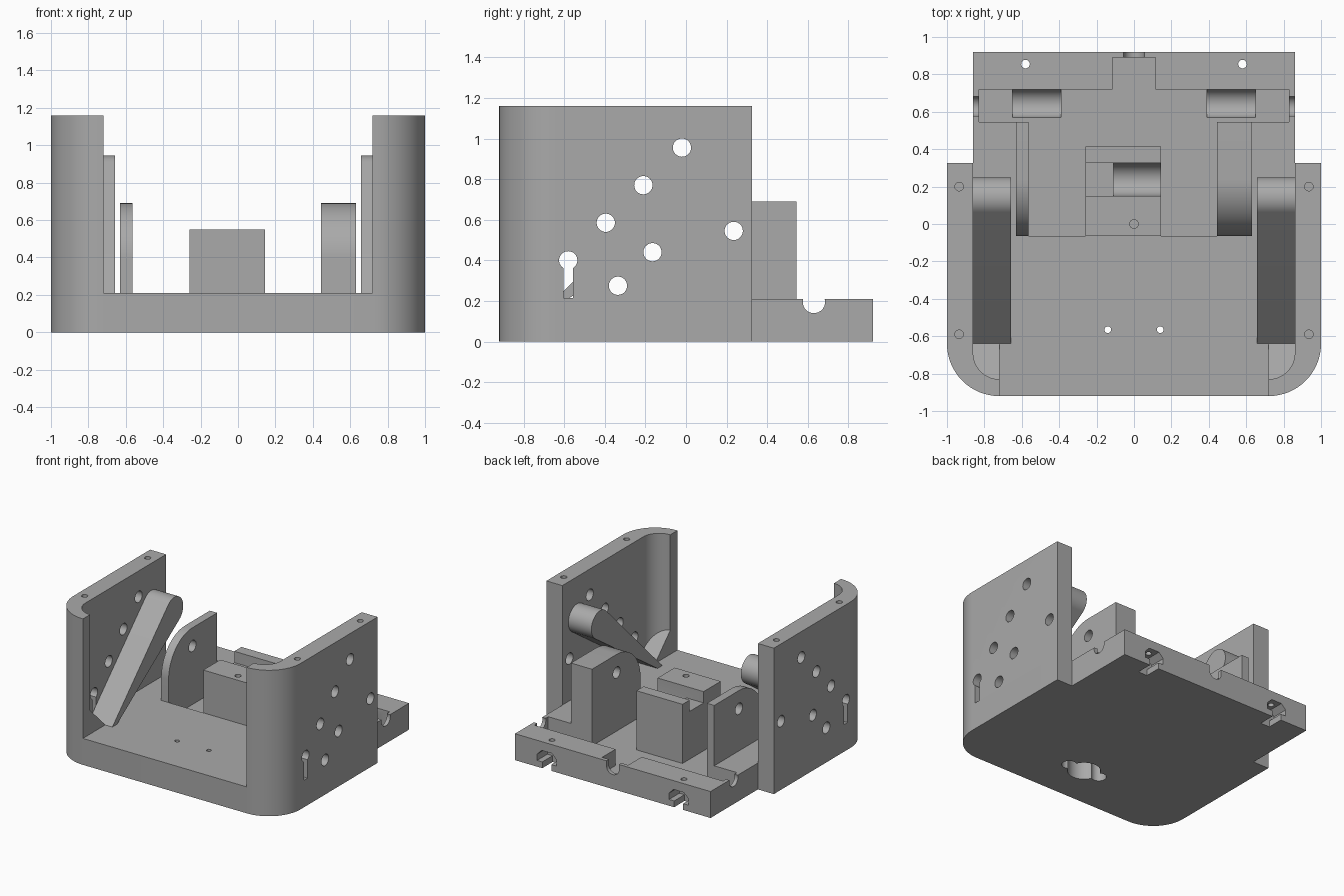
import bpy, bmesh
from math import sin, cos, pi, radians

if "Cube" in bpy.data.objects:
    bpy.data.objects.remove(bpy.data.objects["Cube"], do_unlink=True)

grey = bpy.data.materials.new("plain grey")
grey.use_nodes = True
grey.diffuse_color = (0.4, 0.4, 0.4, 1)
grey.node_tree.nodes["Principled BSDF"].inputs["Base Color"].default_value = grey.diffuse_color


def arc(cx, cy, r, a0, a1, n=16):
    """Points of an arc between two angles in degrees."""
    angles = [radians(a0 + (a1 - a0) * i / n) for i in range(n + 1)]
    return [(cx + r * cos(a), cy + r * sin(a)) for a in angles]


def circle(cx, cy, r, n=32):
    return arc(cx, cy, r, 0, 360, n)[:-1]


def rect(u0, v0, u1, v1):
    return [(u0, v0), (u1, v0), (u1, v1), (u0, v1)]


def prism(name, outline, axis, lo, hi):
    """Extrude a flat outline along an axis; the outline uses the other two axes."""
    place = {"x": lambda u, v, w: (w, u, v),
             "y": lambda u, v, w: (u, w, v),
             "z": lambda u, v, w: (u, v, w)}[axis]
    bm = bmesh.new()
    rings = [[bm.verts.new(place(u, v, w)) for u, v in outline] for w in (lo, hi)]
    bm.faces.new(rings[0])
    bm.faces.new(rings[1])
    n = len(outline)
    for i in range(n):
        j = (i + 1) % n
        bm.faces.new((rings[0][i], rings[0][j], rings[1][j], rings[1][i]))
    bmesh.ops.recalc_face_normals(bm, faces=bm.faces)
    mesh = bpy.data.meshes.new(name)
    bm.to_mesh(mesh)
    bm.free()
    mesh.materials.append(grey)
    obj = bpy.data.objects.new(name, mesh)
    bpy.context.collection.objects.link(obj)
    return obj


def activate(obj):
    bpy.ops.object.select_all(action="DESELECT")
    obj.select_set(True)
    bpy.context.view_layer.objects.active = obj


def cut(obj, outline, axis, lo, hi):
    """Subtract an extruded outline from a part."""
    cutter = prism("cutter", outline, axis, lo, hi)
    cutter.hide_render = True
    activate(obj)
    mod = obj.modifiers.new("cut", "BOOLEAN")
    mod.operation = "DIFFERENCE"
    mod.solver = "EXACT"
    mod.object = cutter
    bpy.ops.object.modifier_apply(modifier=mod.name)
    bpy.data.objects.remove(cutter, do_unlink=True)


def span(side, a, b):
    return sorted((side * a, side * b))


FLOOR, PIT, TOP = 0.21, 0.08, 1.16
PIVOT = circle(0.235, 0.545, 0.045)
parts = []

# Base plate with rounded front corners and a narrower rear
right_half = arc(0.72, -0.64, 0.28, -90, 0) + [(1, 0.325), (0.86, 0.325), (0.86, 0.92)]
base = prism("base_plate", right_half + [(-x, y) for x, y in reversed(right_half)], "z", 0, FLOOR)
parts.append(base)

# Sunken pit for the drive parts
pit_half = [(0.63, -0.065), (0.63, 0.545), (0.83, 0.545), (0.83, 0.72), (0.115, 0.72), (0.115, 0.89)]
cut(base, pit_half + [(-x, y) for x, y in reversed(pit_half)], "z", PIT, 0.4)

# Cradles, axle notches, rear screw holes and nut slots
nut_half = [(0.04, -0.1), (0.04, 0.05), (0.085, 0.05), (0.085, 0.1), (0.045, 0.14)]
for s in (-1, 1):
    cut(base, circle(0.645, 0.1, 0.078), "x", *span(s, 0.39, 0.65))
    cut(base, circle(0.63, 0.195, 0.055), "x", *span(s, 0.8, 0.9))
    cut(base, circle(s * 0.58, 0.855, 0.023, 20), "z", -0.1, 0.4)
    slot = nut_half + [(-x, z) for x, z in reversed(nut_half)]
    cut(base, [(s * 0.58 + x, z) for x, z in slot], "y", 0.79, 1.0)
    cut(base, circle(s * 0.14, -0.565, 0.018, 16), "z", -0.1, 0.4)

# Rear cable notch
cut(base, arc(0, 0.17, 0.055, -180, 0) + [(0.055, 0.3), (-0.055, 0.3)], "y", 0.85, 1.0)

# Underside socket with two ears
cut(base, circle(0, -0.565, 0.12), "z", -0.1, 0.16)
for s in (-1, 1):
    cut(base, circle(s * 0.14, -0.565, 0.055), "z", -0.1, 0.159)

# Side walls that curl round the front corners
wall_outline = (arc(0.72, -0.64, 0.28, -90, 0) + [(1, 0.325), (0.86, 0.325)]
                + arc(0.72, -0.69, 0.14, 0, -90))
wall_holes = [(-0.02, 0.955), (-0.21, 0.77), (-0.395, 0.585), (-0.58, 0.4),
              (-0.165, 0.44), (-0.335, 0.275)]
for s, side in ((1, "left"), (-1, "right")):
    wall = prism(side + "_wall", [(s * x, y) for x, y in wall_outline], "z", FLOOR, TOP)
    reach = span(s, 0.8, 1.1)
    for y, z in wall_holes:
        cut(wall, circle(y, z, 0.045), "x", *reach)
    cut(wall, PIVOT, "x", *reach)
    cut(wall, rect(-0.602, 0.215, -0.556, 0.4), "x", *reach)
    for y in (0.2, -0.59):
        cut(wall, circle(s * 0.935, y, 0.023, 20), "z", TOP - 0.15, TOP + 0.1)
    parts.append(wall)

    # Sloping ramp arm with a rounded upper end
    arm = [(-0.58, FLOOR)] + arc(0.14, 0.835, 0.11, -52, 135, 24) + [(-0.64, FLOOR)]
    parts.append(prism(side + "_ramp_arm", arm, "x", *span(s, 0.657, 0.86)))

    # Wedge in the front corner, trimmed to the inner curve
    wedge = prism(side + "_corner_wedge", [(-0.64, FLOOR), (-0.85, FLOOR), (-0.85, 0.42)],
                  "x", *span(s, 0.72, 0.87))
    trim = arc(0.72, -0.69, 0.145, 0, -90) + [(0.72, -1), (1, -1), (1, -0.69)]
    cut(wedge, [(s * x, y) for x, y in trim], "z", 0, 1)
    parts.append(wedge)

# Upright bearing plates with a rounded front shoulder
plate_outline = [(0.545, PIT), (0.545, 0.69)] + arc(0.235, 0.39, 0.3, 90, 180) + [(-0.065, PIT)]
for name, x0, x1 in (("left_bearing_plate", 0.445, 0.63), ("right_bearing_plate", -0.63, -0.565)):
    plate = prism(name, plate_outline, "x", x0, x1)
    cut(plate, PIVOT, "x", x0 - 0.1, x1 + 0.1)
    parts.append(plate)

# Centre block with a slot, a cradle and a screw hole
block = prism("centre_block", rect(-0.26, -0.065, 0.145, 0.415), "z", PIT, 0.55)
cut(block, rect(0.15, 0.46, 0.325, 0.7), "x", -0.4, 0.3)
cut(block, circle(0.2375, 0.46, 0.0875), "x", -0.11, 0.3)
cut(block, circle(0, 0, 0.023, 20), "z", 0.4, 0.7)
parts.append(block)

# Smooth the curved faces and keep the edges sharp
for part in parts:
    activate(part)
    bpy.ops.object.shade_smooth_by_angle(angle=radians(30))
